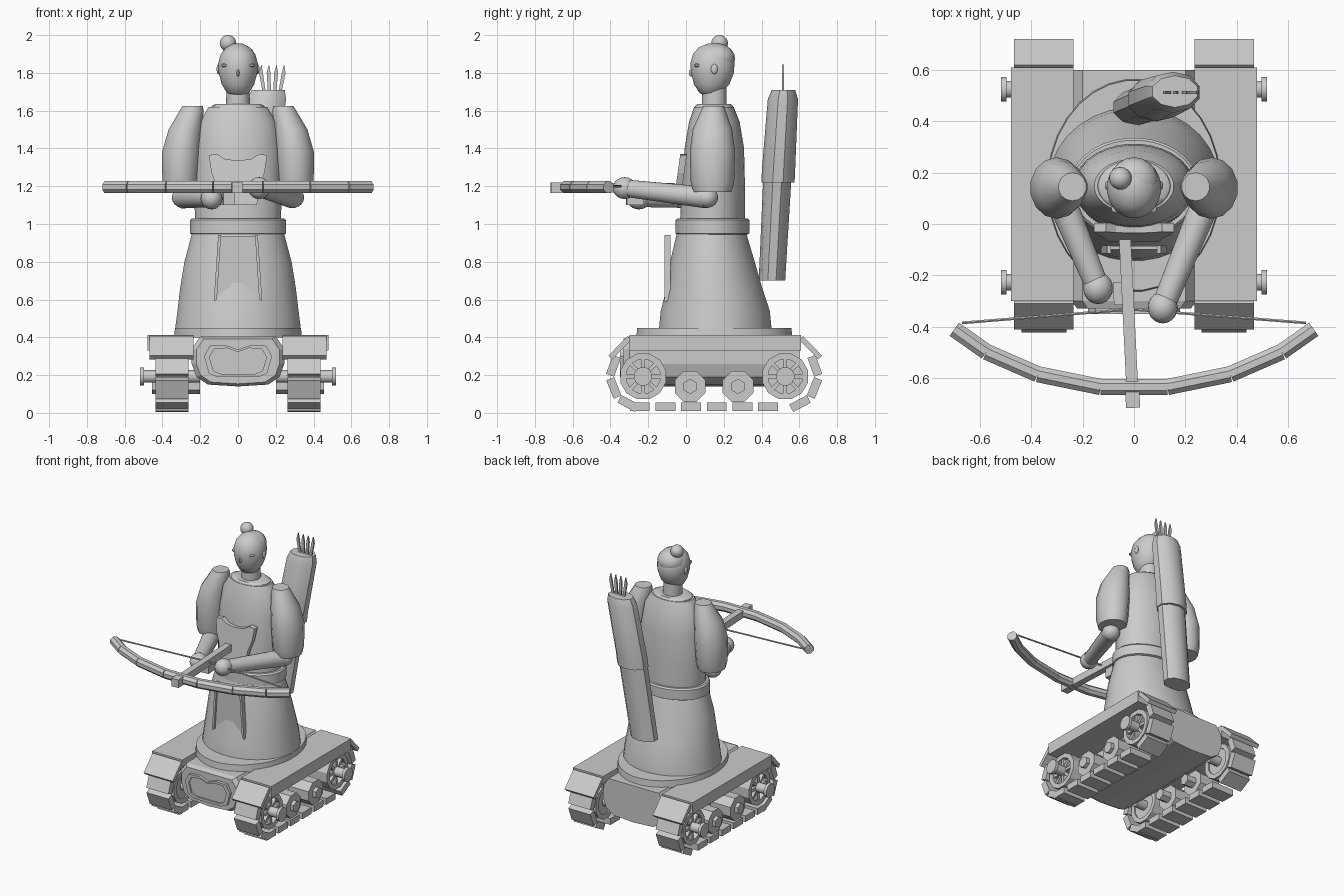
import bpy, bmesh, math
from mathutils import Vector, Matrix

old = bpy.data.objects.get("Cube")
if old:
    bpy.data.objects.remove(old, do_unlink=True)

gray = bpy.data.materials.new("plain_gray")
gray.use_nodes = True
gray.diffuse_color = (0.6, 0.6, 0.6, 1)
gray.node_tree.nodes["Principled BSDF"].inputs["Base Color"].default_value = (0.6, 0.6, 0.6, 1)


def finish(name, bm, smooth=False):
    bmesh.ops.recalc_face_normals(bm, faces=bm.faces)
    me = bpy.data.meshes.new(name)
    bm.to_mesh(me)
    bm.free()
    me.materials.append(gray)
    ob = bpy.data.objects.new(name, me)
    bpy.context.collection.objects.link(ob)
    if smooth:
        bpy.ops.object.select_all(action='DESELECT')
        ob.select_set(True)
        bpy.context.view_layer.objects.active = ob
        bpy.ops.object.shade_smooth_by_angle(angle=math.radians(40))
    return ob


def skin(name, rings, smooth=False, closed=False):
    """Join rings of points into a capped (or looping) surface."""
    bm = bmesh.new()
    rows = [[bm.verts.new(p) for p in ring] for ring in rings]
    n = len(rows[0])
    pairs = list(zip(rows, rows[1:])) + ([(rows[-1], rows[0])] if closed else [])
    for a, b in pairs:
        for i in range(n):
            bm.faces.new((a[i], a[(i + 1) % n], b[(i + 1) % n], b[i]))
    if not closed:
        bm.faces.new(rows[0])
        bm.faces.new(rows[-1])
    return finish(name, bm, smooth)


def loft(name, sections, n=32, smooth=True):
    """Stack of ellipses: (x, y, z, x radius, y radius)."""
    angles = [(i + 0.5) * math.tau / n for i in range(n)]
    return skin(name, [[(x + rx * math.cos(a), y + ry * math.sin(a), z) for a in angles]
                       for x, y, z, rx, ry in sections], smooth)


def rod(name, a, b, r1, r2=None, n=16, smooth=True):
    a, b = Vector(a), Vector(b)
    q = (b - a).to_track_quat('Z', 'Y')
    ring = lambda c, r: [c + q @ Vector((r * math.cos((i + .5) * math.tau / n),
                                         r * math.sin((i + .5) * math.tau / n), 0)) for i in range(n)]
    return skin(name, [ring(a, r1), ring(b, r1 if r2 is None else r2)], smooth)


def box(name, center, size, rot=None):
    bm = bmesh.new()
    m = Matrix.Translation(center) @ (rot or Matrix()) @ Matrix.Diagonal((*size, 1))
    bmesh.ops.create_cube(bm, size=1, matrix=m)
    return finish(name, bm)


def ball(name, center, radii, seg=20):
    bm = bmesh.new()
    m = Matrix.Translation(center) @ Matrix.Diagonal((*radii, 1))
    bmesh.ops.create_uvsphere(bm, u_segments=seg, v_segments=seg // 2, radius=1, matrix=m)
    return finish(name, bm, True)


def plate(name, outline, y0, y1, lean=0):
    """Outline in x and z, given thickness along y."""
    return skin(name, [[(x, y + lean * (z - outline[0][1]), z) for x, z in outline] for y in (y0, y1)])


def mirrored(half):
    return half + [(-x, z) for x, z in reversed(half) if x]


# Hull between the tracks
hull = mirrored([(0, .14), (.16, .15), (.22, .19), (.245, .26), (.245, .34), (.2, .405)])
skin("hull", [[(x * s, y, .28 + (z - .28) * s) for x, z in hull]
              for y, s in ((-.33, .9), (-.30, 1), (.60, 1))])
badge = mirrored([(0, .335), (.07, .36), (.15, .355), (.18, .30), (.155, .21), (.11, .19)])
inner = [(x * .84, .275 + (z - .275) * .8) for x, z in badge]
skin("front_badge_frame", [[(x, y, z) for x, z in o] for o, y in
                           ((badge, -.32), (badge, -.35), (inner, -.35), (inner, -.32))], closed=True)
plate("front_badge_panel", inner, -.338, -.32)

# Running gear, same on both sides
WHEEL_Z, FRONT_Y, REAR_Y = .193, -.227, .525
for side, tag in ((1, "left"), (-1, "right")):
    box(f"{tag}_fender", (side * .357, .155, .372), (.243, .91, .083))
    for y, d, end in ((-.35, 1, "front"), (.66, -1, "rear")):
        tilt = Matrix.Rotation(d * math.radians(46), 4, 'X')
        box(f"{tag}_{end}_mudguard", (side * .352, y, .345), (.232, .145, .028), tilt)
    # Track links around both end wheels and along the ground
    links = [(-.245 + .136 * i, .032, 0) for i in range(6)]
    for ang in (28, 68, 110):
        a = math.radians(ang)
        links.append((FRONT_Y - .167 * math.sin(a), WHEEL_Z - .163 * math.cos(a), -a))
        links.append((REAR_Y + .167 * math.sin(a), WHEEL_Z - .163 * math.cos(a), a))
    for i, (y, z, a) in enumerate(links):
        box(f"{tag}_track_link_{i}", (side * .35, y, z), (.176, .105, .045), Matrix.Rotation(a, 4, 'X'))
    # Spoked end wheels with axle ends
    for y, end in ((FRONT_Y, "front"), (REAR_Y, "rear")):
        def ring(x, r, n=12):
            return [(side * x, y + r * math.cos((i + .5) * math.tau / n),
                     WHEEL_Z + r * math.sin((i + .5) * math.tau / n)) for i in range(n)]
        skin(f"{tag}_{end}_wheel_rim", [ring(.27, .125), ring(.43, .125), ring(.43, .092), ring(.27, .092)],
             closed=True)
        rod(f"{tag}_{end}_wheel_disc", (side * .28, y, WHEEL_Z), (side * .39, y, WHEEL_Z), .1, n=12, smooth=False)
        for k in range(4):
            box(f"{tag}_{end}_spoke_{k}", (side * .40, y, WHEEL_Z), (.045, .2, .02),
                Matrix.Rotation(k * math.pi / 4, 4, 'X'))
        rod(f"{tag}_{end}_axle", (side * .2, y, WHEEL_Z), (side * .50, y, WHEEL_Z), .034, n=12)
        rod(f"{tag}_{end}_axle_cap", (side * .497, y, WHEEL_Z), (side * .518, y, WHEEL_Z), .05, n=12)
    for y, end in ((.022, "front"), (.275, "rear")):
        rod(f"{tag}_{end}_road_wheel", (side * .27, y, .14), (side * .43, y, .14), .088, n=8, smooth=False)
        rod(f"{tag}_{end}_road_hub", (side * .2, y, .14), (side * .455, y, .14), .04, n=6, smooth=False)

# Body, from the base ring up to the neck
loft("base_ring", [(0, .15, .40, .34, .415), (0, .15, .45, .335, .41)])
loft("skirt", [(0, .155, .44, .335, .30), (0, .155, .54, .322, .29), (0, .15, .66, .308, .255),
               (0, .14, .80, .285, .225), (0, .135, .95, .245, .185)])
loft("belt", [(0, .14, .945, .245, .187), (0, .14, .95, .255, .196), (0, .14, 1.02, .255, .196),
              (0, .14, 1.03, .245, .187)])
loft("torso", [(0, .14, 1.02, .228, .172), (0, .145, 1.2, .235, .168), (0, .15, 1.4, .228, .158),
               (0, .15, 1.54, .205, .135), (0, .148, 1.62, .155, .105)])
loft("collar", [(0, .148, 1.60, .15, .105), (0, .148, 1.625, .14, .1), (0, .148, 1.635, .12, .09)])
loft("neck", [(0, .15, 1.6, .064, .066), (0, .15, 1.74, .062, .064)], 20)

# Head, hair and face
loft("head", [(0, .13, 1.68, .035, .035), (0, .13, 1.695, .06, .06), (0, .136, 1.74, .087, .095),
              (0, .14, 1.80, .103, .114), (0, .14, 1.85, .106, .118), (0, .14, 1.9, .092, .104),
              (0, .142, 1.935, .063, .075), (0, .145, 1.955, .025, .03)], 24)
ball("hair_cap", (0, .165, 1.875), (.094, .095, .08))
ball("hair_bun", (-.053, .178, 1.957), (.044, .044, .044))
for s, tag in ((1, "left"), (-1, "right")):
    ball(f"{tag}_eye", (s * .07, .06, 1.84), (.02, .018, .01), 10)
    ball(f"{tag}_ear", (s * .104, .15, 1.82), (.01, .018, .028), 10)
ball("nose", (0, .028, 1.80), (.008, .014, .02), 10)

# Arms: padded sleeves, forearms and hands
for s, tag, hand in ((1, "left", (.112, -.325, 1.19)), (-1, "right", (-.14, -.25, 1.135))):
    loft(f"{tag}_sleeve", [(s * x, y, z, rx, ry) for x, y, z, rx, ry in
                           ((.305, .14, 1.17, .09, .1), (.305, .14, 1.22, .098, .115), (.30, .14, 1.38, .105, .12),
                            (.28, .14, 1.5, .09, .105), (.245, .145, 1.6, .065, .065),
                            (.24, .145, 1.625, .055, .055))], 14)
    elbow = (s * .29, .11, 1.14)
    rod(f"{tag}_forearm", elbow, hand, .058, .046)
    ball(f"{tag}_elbow", elbow, (.06, .06, .055))
    ball(f"{tag}_hand", hand, (.058, .062, .058))

# Chest shield and apron
shield = mirrored([(0, 1.335), (.07, 1.345), (.11, 1.37), (.155, 1.365), (.14, 1.27), (.115, 1.2), (.1, 1.1)])
plate("chest_shield", shield, -.035, .0, .14)
plate("apron", mirrored([(0, .935), (.095, .935), (.115, .60), (0, .60)]), -.1, -.085)
for s, tag in ((1, "left"), (-1, "right")):
    plate(f"{tag}_apron_edge", [(s * x, z) for x, z in ((.09, .942), (.105, .942), (.128, .59), (.112, .60))],
          -.115, -.083)

# Crossbow: eight-sided limbs, stock, string and trigger block
half = [(.13, -.635), (.375, -.585), (.575, -.498), (.70, -.41)]
path = [(-x, y) for x, y in reversed(half)] + half
for i, (a, b) in enumerate(zip(path, path[1:])):
    rod(f"bow_limb_{i}", (*a, 1.195), (*b, 1.195), .034, n=8, smooth=False)
turn = Matrix.Rotation(math.radians(2.8), 4, 'Z')
box("bow_stock", (-.02, -.37, 1.192), (.046, .62, .05), turn)
box("bow_nose", (-.005, -.685, 1.192), (.055, .062, .058), turn)
box("bow_trigger", (-.05, -.27, 1.135), (.06, .09, .07), turn)
for s, tag in ((1, "left"), (-1, "right")):
    rod(f"{tag}_bow_string", (-.01, -.332, 1.2), (s * .67, -.385, 1.2), .006, n=6)

# Quiver in two sleeves, leaning to the left, with arrow vanes
loft("quiver_lower", [(.015, .455, .70, .1, .07), (.09, .485, 1.27, .105, .075)], 10)
loft("quiver_upper", [(.085, .487, 1.22, .112, .088), (.092, .49, 1.29, .112, .088), (.152, .513, 1.66, .108, .08),
                      (.16, .516, 1.71, .092, .062)], 10)
for k in range(4):
    u = k - 1.5
    base, tip = .18 + u * .026, .18 + u * .04
    plate(f"arrow_vane_{k}", [(base - .008, 1.68), (base + .008, 1.68), (tip + .012, 1.80),
                              (tip + .004, 1.845), (tip - .008, 1.80)], .507, .519)
